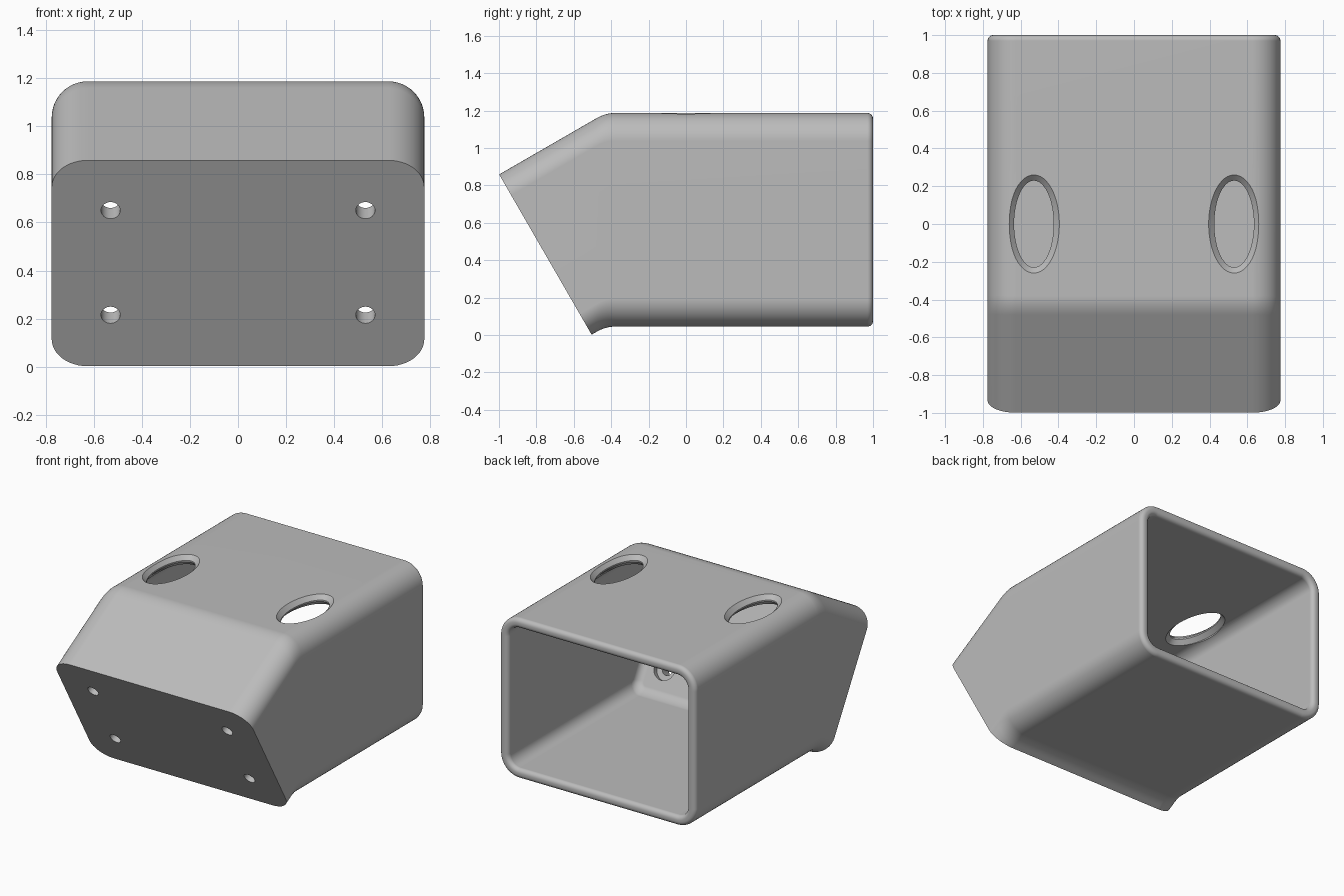
import bpy, bmesh
from math import sin, cos, pi, tan, radians
from mathutils import Matrix, Vector

cube = bpy.data.objects.get("Cube")
if cube:
    bpy.data.objects.remove(cube, do_unlink=True)

# Main sizes
HALF_W, Z_LOW, Z_TOP, CORNER = 0.775, 0.045, 1.187, 0.15
WALL, RIM, PLATE, INNER_FILLET = 0.07, 0.03, 0.13, 0.05
BEND_Y, BLEND, SLOPE = -0.43, 0.05, tan(radians(30))
FACE_POINT = Vector((0, -1, 0.86))
INWARD = Vector((0, cos(radians(30)), sin(radians(30))))

grey = bpy.data.materials.new("light grey")
grey.use_nodes = True
grey.diffuse_color = (0.5, 0.5, 0.5, 1)
grey.node_tree.nodes["Principled BSDF"].inputs["Base Color"].default_value = (0.5, 0.5, 0.5, 1)


def drop(y):
    """Height offset of the tube along its length: level, then bent down."""
    d = y - BEND_Y
    if d > BLEND:
        return 0
    if d < -BLEND:
        return SLOPE * d
    return -SLOPE * (d - BLEND) ** 2 / (4 * BLEND)


def end_y(z, depth):
    """Where a lengthwise line meets the slanted plane at a depth behind the face."""
    lo, hi = -1.5, 1.0
    for _ in range(40):
        y = (lo + hi) / 2
        if (Vector((0, y, z + drop(y))) - FACE_POINT).dot(INWARD) < depth:
            lo = y
        else:
            hi = y
    return lo


def section(inset, steps=12):
    """Rounded rectangle as (x, z) points."""
    r = CORNER - inset
    cx, mid = HALF_W - CORNER, (Z_TOP + Z_LOW) / 2
    cz = (Z_TOP - Z_LOW) / 2 - CORNER
    pts = []
    for q, (sx, sz) in enumerate(((1, 1), (-1, 1), (-1, -1), (1, -1))):
        for i in range(steps + 1):
            a = (q + i / steps) * pi / 2
            pts.append((sx * cx + r * cos(a), mid + sz * cz + r * sin(a)))
    return pts


def make_object(name, bm):
    bmesh.ops.recalc_face_normals(bm, faces=bm.faces)
    mesh = bpy.data.meshes.new(name)
    bm.to_mesh(mesh)
    bm.free()
    mesh.materials.append(grey)
    obj = bpy.data.objects.new(name, mesh)
    bpy.context.collection.objects.link(obj)
    return obj


def skin(name, rings):
    """Closed surface through rings of points, capped at both ends."""
    bm = bmesh.new()
    loops = [[bm.verts.new(p) for p in ring] for ring in rings]
    n = len(loops[0])
    for a, b in zip(loops, loops[1:]):
        for i in range(n):
            j = (i + 1) % n
            bm.faces.new((a[i], a[j], b[j], b[i]))
    bm.faces.new(loops[0])
    bm.faces.new(loops[-1])
    bmesh.ops.remove_doubles(bm, verts=bm.verts, dist=0.0002)
    bmesh.ops.dissolve_degenerate(bm, edges=bm.edges, dist=0.0002)
    return make_object(name, bm)


def tube_ring(y, inset, depth):
    ring = []
    for x, z in section(inset):
        yy = max(y, end_y(z, depth))
        ring.append((x, yy, z + drop(yy)))
    return ring


# Bent housing: outer skin, rounded rim, inner skin, thick slanted front plate
bend = [BEND_Y - BLEND + 2 * BLEND * i / 8 for i in range(9)]
quarter = [i * pi / 12 for i in range(7)]
rings = [tube_ring(-2, 0, 0)]
rings += [tube_ring(y, 0, 0) for y in bend]
rings += [tube_ring(1 - RIM + RIM * sin(a), RIM * (1 - cos(a)), 0) for a in quarter]
deep = PLATE + INNER_FILLET
rings += [tube_ring(1 - RIM + RIM * cos(a), WALL - RIM + RIM * sin(a), deep) for a in quarter]
rings += [tube_ring(y, WALL, deep) for y in reversed(bend)]
rings += [tube_ring(-2, WALL + INNER_FILLET * (1 - cos(a)), deep - INNER_FILLET * sin(a))
          for a in quarter]
housing = skin("bent_housing", rings)


def cut(cutter):
    cutter.hide_render = True
    mod = housing.modifiers.new("cut", 'BOOLEAN')
    mod.operation, mod.solver, mod.object = 'DIFFERENCE', 'EXACT', cutter
    bpy.context.view_layer.objects.active = housing
    bpy.ops.object.modifier_apply(modifier=mod.name)
    bpy.data.objects.remove(cutter, do_unlink=True)


def oval(x, z, grow, n=48):
    return [(x + (0.105 + grow) * cos(2 * pi * i / n),
             (0.23 + grow) * sin(2 * pi * i / n), z) for i in range(n)]


def rod(point, radius, start, end):
    """Cylinder square to the slanted face, between two depths."""
    bm = bmesh.new()
    place = Matrix.Translation(point + INWARD * (start + end) / 2) @ \
        INWARD.to_track_quat('Z', 'Y').to_matrix().to_4x4()
    bmesh.ops.create_cone(bm, cap_ends=True, segments=32, radius1=radius, radius2=radius,
                          depth=end - start, matrix=place)
    return make_object("screw_cutter", bm)


for side in (-1, 1):
    x = 0.53 * side
    # Oval access hole in the roof, rounded on both edges
    under = Z_TOP - WALL
    shape = [oval(x, under - 0.02, RIM)]
    shape += [oval(x, under + RIM * sin(a), RIM * (1 - sin(pi / 2 - (pi / 2 - a)))) for a in quarter]
    shape += [oval(x, Z_TOP - RIM * cos(a), RIM * (1 - cos(a))) for a in quarter]
    shape.append(oval(x, Z_TOP + 0.02, RIM))
    cut(skin("oval_cutter", shape))
    # Screw holes, with wider seats on the inside
    for z in (0.65, 0.215):
        y = -1 + (0.86 - z) * SLOPE
        point = Vector((x, y, z))
        cut(rod(point, 0.04, -0.1, 0.3))
        cut(rod(point, 0.08, 0.09, 0.25))

# Smooth shading with sharp cut edges
bpy.ops.object.select_all(action='DESELECT')
housing.select_set(True)
bpy.context.view_layer.objects.active = housing
bpy.ops.object.shade_smooth_by_angle(angle=radians(32))
weighted = housing.modifiers.new("weighted_normals", 'WEIGHTED_NORMAL')
weighted.keep_sharp = True
